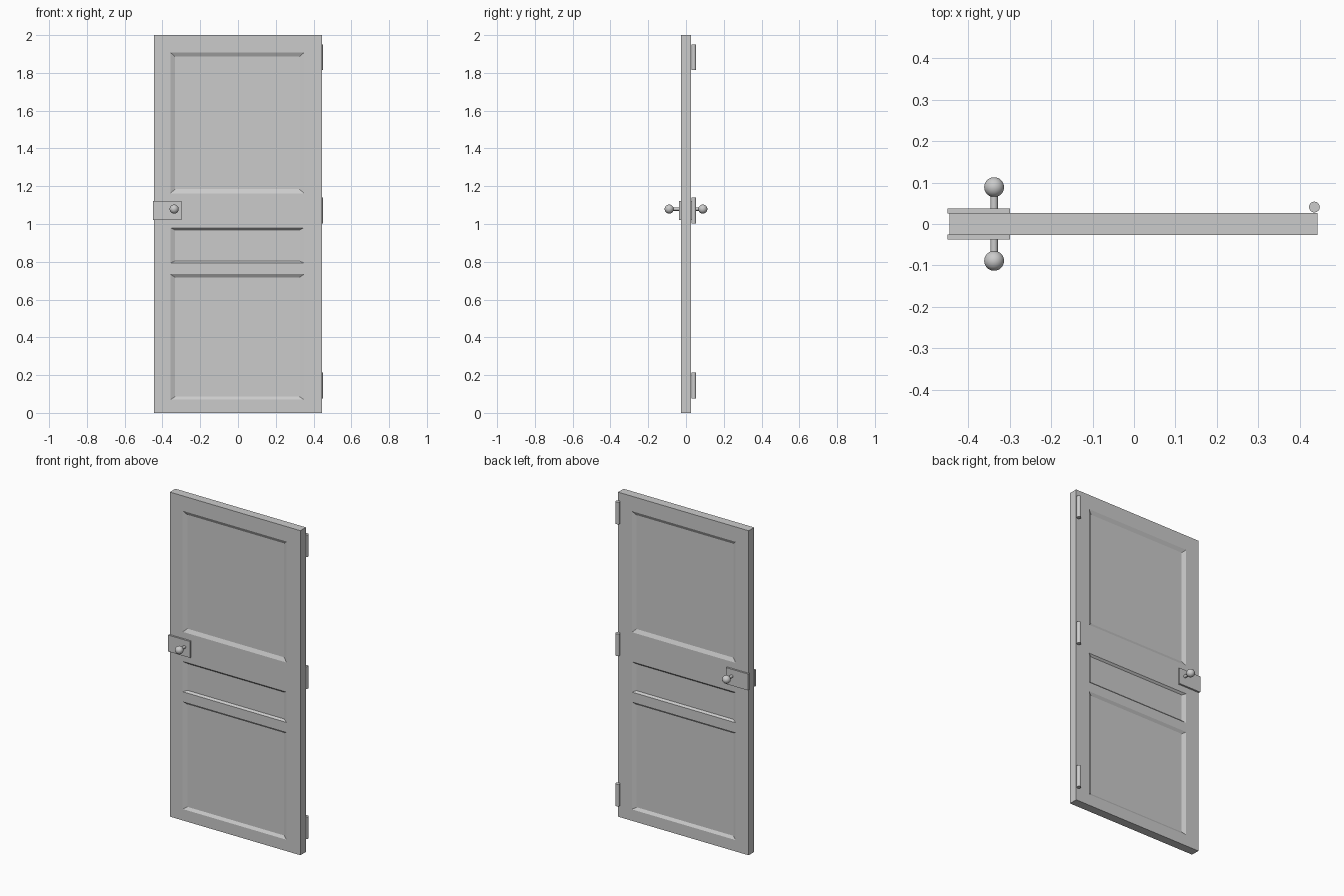
import bpy, bmesh
from math import pi

if "Cube" in bpy.data.objects:
    bpy.data.objects.remove(bpy.data.objects["Cube"])

HALF = 0.027      # half slab thickness
DEPTH = 0.011     # panel recess


def finish(bm, name, smooth=False):
    bmesh.ops.recalc_face_normals(bm, faces=bm.faces[:])
    me = bpy.data.meshes.new(name)
    bm.to_mesh(me)
    bm.free()
    ob = bpy.data.objects.new(name, me)
    bpy.context.collection.objects.link(ob)
    if smooth:
        bpy.context.view_layer.objects.active = ob
        ob.select_set(True)
        bpy.ops.object.shade_smooth_by_angle()
        ob.select_set(False)
    return ob


def box(name, lo, hi):
    bm = bmesh.new()
    bmesh.ops.create_cube(bm, size=1)
    for v in bm.verts:
        v.co = [(a + b) / 2 + c * (b - a) for a, b, c in zip(lo, hi, v.co)]
    return finish(bm, name)


def cylinder(name, loc, r, length, rot=(0, 0, 0), n=24):
    bm = bmesh.new()
    bmesh.ops.create_cone(bm, cap_ends=True, segments=n, radius1=r, radius2=r, depth=length)
    ob = finish(bm, name, True)
    ob.location, ob.rotation_euler = loc, rot
    return ob


# Door slab: a grid of rails and stiles on each face, with recessed panels
xs = [-0.446, -0.358, 0.35, 0.444]
zs = [0, 0.07, 0.734, 0.793, 0.98, 1.162, 1.908, 2]
slope = {1: 0.016, 3: 0.011, 5: 0.022}      # bevel height of each panel
bm = bmesh.new()
for side in (-1, 1):
    grid = [[bm.verts.new((x, side * HALF, z)) for x in xs] for z in zs]
    for j in range(len(zs) - 1):
        for i in range(len(xs) - 1):
            outer = [grid[j][i], grid[j][i + 1], grid[j + 1][i + 1], grid[j + 1][i]]
            if i == 1 and j in slope:
                signs = [(1, 1), (-1, 1), (-1, -1), (1, -1)]
                inner = [bm.verts.new((v.co.x + sx * 0.024, side * (HALF - DEPTH),
                                       v.co.z + sz * slope[j]))
                         for v, (sx, sz) in zip(outer, signs)]
                for k in range(4):
                    n = (k + 1) % 4
                    bm.faces.new((outer[k], outer[n], inner[n], inner[k]))
                bm.faces.new(inner)
            else:
                bm.faces.new(outer)
bmesh.ops.bridge_loops(bm, edges=[e for e in bm.edges if e.is_boundary])
finish(bm, "door_slab")

# Lock plates, stems and knobs on both sides
for side, tag in ((-1, "front"), (1, "back")):
    y0, y1 = sorted((side * 0.025, side * 0.038))
    box(tag + "_lock_plate", (-0.451, y0, 1.021), (-0.30, y1, 1.122))
    cylinder(tag + "_knob_stem", (-0.338, side * 0.054, 1.079), 0.009, 0.05, (pi / 2, 0, 0))
    bm = bmesh.new()
    bmesh.ops.create_uvsphere(bm, u_segments=32, v_segments=16, radius=0.024)
    finish(bm, tag + "_knob", True).location = (-0.338, side * 0.089, 1.079)

# Hinge barrels on the back edge
for tag, z in (("lower", 0.145), ("middle", 1.071), ("upper", 1.883)):
    cylinder(tag + "_hinge", (0.436, 0.041, z), 0.013, 0.136)
